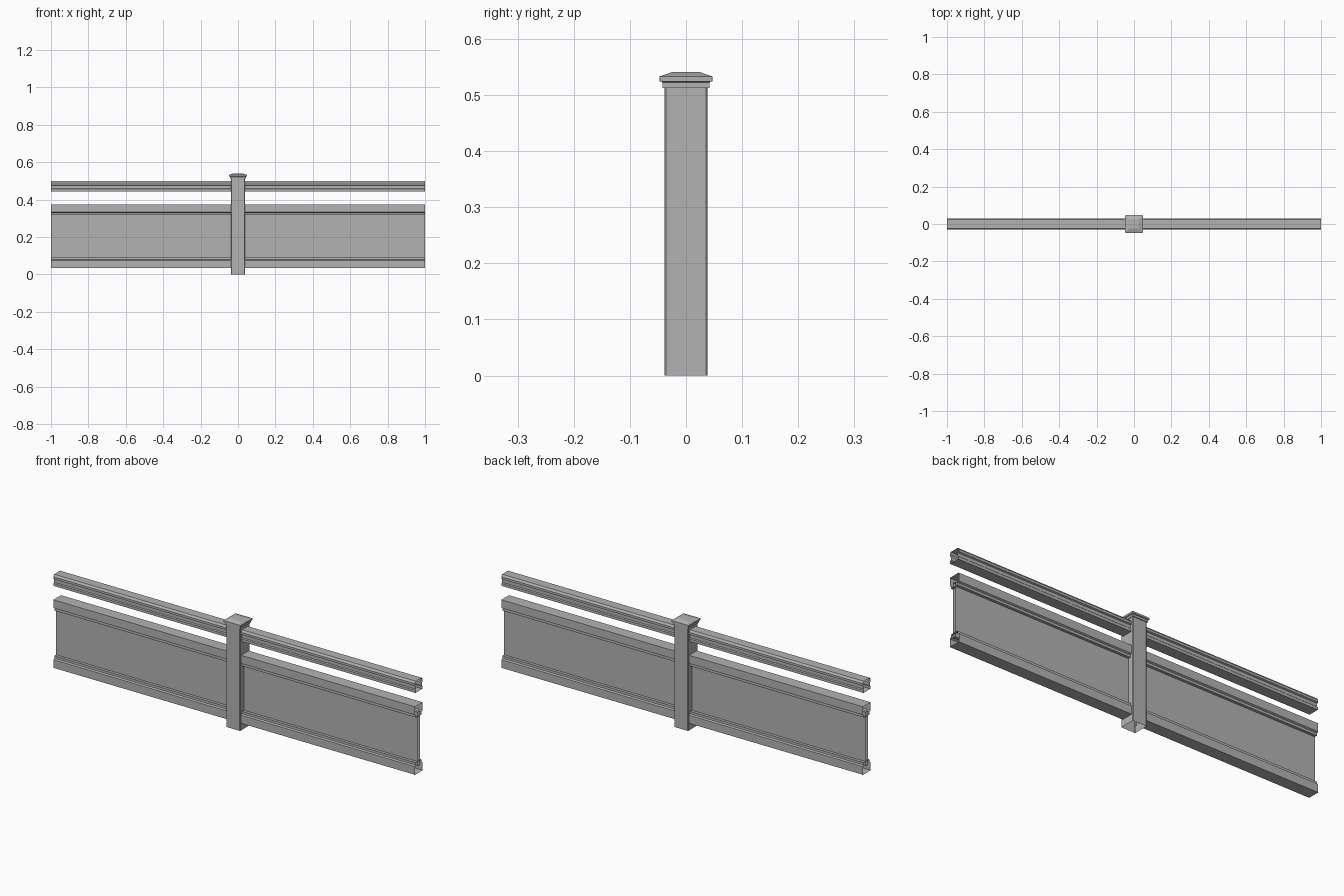
import bpy, bmesh
from mathutils import Vector

old = bpy.data.objects.get("Cube")
if old:
    bpy.data.objects.remove(old)

# One flat vinyl grey for everything
grey = bpy.data.materials.new("vinyl_grey")
grey.use_nodes = True
colour = (0.45, 0.45, 0.45, 1)
grey.diffuse_color = colour
grey.node_tree.nodes["Principled BSDF"].inputs["Base Color"].default_value = colour


def skin(name, rings, cap_end=False):
    """Join matching closed rings of points into an open-ended shell."""
    bm = bmesh.new()
    loops = [[bm.verts.new(p) for p in ring] for ring in rings]
    for a, b in zip(loops, loops[1:]):
        for i in range(len(a)):
            j = (i + 1) % len(a)
            bm.faces.new((a[i], a[j], b[j], b[i]))
    if cap_end:
        bm.faces.new(loops[-1])
    bmesh.ops.recalc_face_normals(bm, faces=bm.faces)
    mesh = bpy.data.meshes.new(name)
    bm.to_mesh(mesh)
    bm.free()
    mesh.materials.append(grey)
    obj = bpy.data.objects.new(name, mesh)
    bpy.context.collection.objects.link(obj)
    return obj


def rail(name, half, x0, x1):
    """Hollow rail: half profile of (y, z), mirrored in y, run along x."""
    outline = half + [(-y, z) for y, z in reversed(half)]
    return skin(name, [[Vector((x, y, z)) for y, z in outline] for x in (x0, x1)])


def square(h, z, c=0.002):
    """Square ring with slightly chamfered corners."""
    k = h - c
    pts = [(k, -h), (h, -k), (h, k), (k, h), (-k, h), (-h, k), (-h, -k), (-k, -h)]
    return [Vector((x, y, z)) for x, y in pts]


# Half profiles, bottom to top
bottom_half = [(0.03, 0.035), (0.03, 0.076), (0.022, 0.08),
               (0.022, 0.092), (0.008, 0.092)]
middle_half = [(y, 0.41 - z) for y, z in reversed(bottom_half)]
top_half = [(0.027, 0.443), (0.027, 0.456), (0.023, 0.46), (0.023, 0.476),
            (0.03, 0.479), (0.03, 0.490), (0.023, 0.50)]
panel_half = [(0.008, 0.07), (0.008, 0.34)]

# Rails and infill panel on both sides of the post
for side, s in (("left", 1), ("right", -1)):
    for part, half in (("bottom_rail", bottom_half), ("middle_rail", middle_half),
                       ("top_rail", top_half), ("panel", panel_half)):
        rail(f"{side}_{part}", half, s * 0.037, s * 1.0)

# Hollow post, open at the foot
skin("post", [square(0.038, 0), square(0.038, 0.514)])

# Stepped cap with a low pyramid top
steps = [(0.037, 0.512), (0.042, 0.512), (0.042, 0.522), (0.044, 0.524),
         (0.047, 0.524), (0.047, 0.533), (0.024, 0.541)]
skin("post_cap", [square(h, z, 0.0005) for h, z in steps], cap_end=True)
